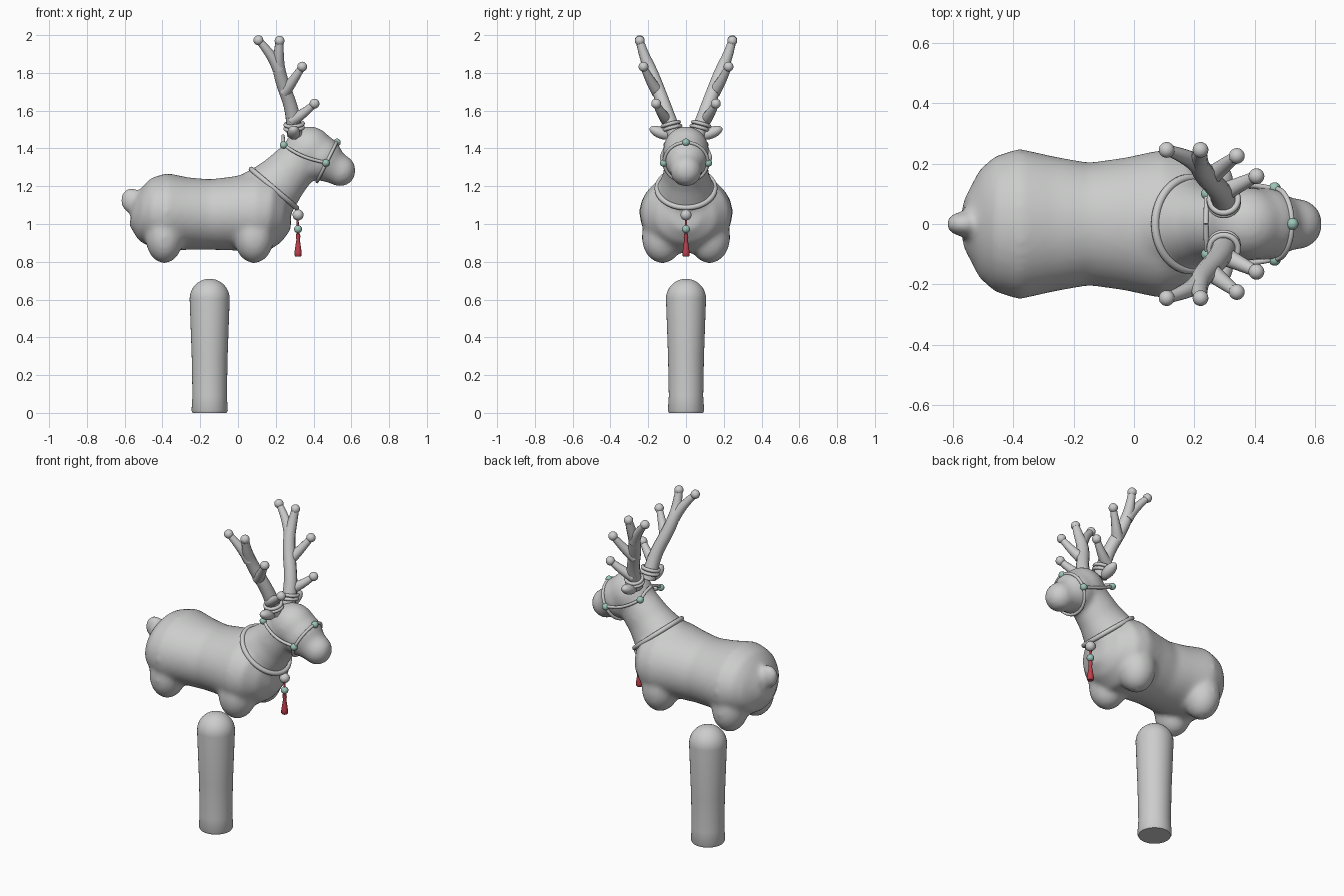
import bpy, bmesh, math
from mathutils import Vector, Matrix

cube = bpy.data.objects.get("Cube")
if cube:
    bpy.data.objects.remove(cube, do_unlink=True)


def material(name, rgb):
    m = bpy.data.materials.new(name)
    m.use_nodes = True
    m.diffuse_color = (*rgb, 1)
    m.node_tree.nodes["Principled BSDF"].inputs["Base Color"].default_value = (*rgb, 1)
    return m


GREY = material("light grey", (0.6, 0.61, 0.6))
TEAL = material("pale teal", (0.33, 0.56, 0.48))
RED = material("tassel red", (0.52, 0.05, 0.07))


def finish(name, bm, mat):
    bmesh.ops.recalc_face_normals(bm, faces=bm.faces)
    for f in bm.faces:
        f.smooth = True
    me = bpy.data.meshes.new(name)
    bm.to_mesh(me)
    bm.free()
    me.materials.append(mat)
    ob = bpy.data.objects.new(name, me)
    bpy.context.collection.objects.link(ob)
    return ob


def add_ellipsoid(bm, centre, radii, rot=None):
    m = Matrix.Translation(centre) @ (rot or Matrix()) @ Matrix.Diagonal((*radii, 1))
    bmesh.ops.create_uvsphere(bm, u_segments=28, v_segments=18, radius=1, matrix=m)


def add_loft(bm, stations):
    """Elliptical rings (x, z, half width, half depth) across a path in the xz plane."""
    n, rings = 32, []
    for i, (x, z, ry, rn) in enumerate(stations):
        a, b = stations[max(i - 1, 0)], stations[min(i + 1, len(stations) - 1)]
        t = Vector((b[0] - a[0], 0, b[1] - a[1])).normalized()
        across = Vector((-t.z, 0, t.x))
        rings.append([bm.verts.new(Vector((x, 0, z)) + across * rn * math.sin(k * math.tau / n)
                                   + Vector((0, ry * math.cos(k * math.tau / n), 0)))
                      for k in range(n)])
    for r, s in zip(rings, rings[1:]):
        for k in range(n):
            bm.faces.new((r[k], r[(k + 1) % n], s[(k + 1) % n], s[k]))
    bm.faces.new(rings[0])
    bm.faces.new(rings[-1])


def ball(name, centre, r, mat):
    bm = bmesh.new()
    add_ellipsoid(bm, centre, (r, r, r))
    return finish(name, bm, mat)


def lathe(name, x, profile, mat):
    bm = bmesh.new()
    vs = [bm.verts.new((r, 0, z)) for r, z in profile]
    es = [bm.edges.new(p) for p in zip(vs, vs[1:])]
    bmesh.ops.spin(bm, geom=vs + es, cent=(0, 0, 0), axis=(0, 0, 1), angle=math.tau, steps=40)
    bmesh.ops.remove_doubles(bm, verts=bm.verts, dist=0.0001)
    bmesh.ops.translate(bm, verts=bm.verts, vec=(x, 0, 0))
    ob = finish(name, bm, mat)
    ob.data.set_sharp_from_angle(angle=math.radians(50))
    return ob


def cord(name, strands, mat, cyclic=False):
    """Round strands; each point is x, y, z, radius."""
    cu = bpy.data.curves.new(name, "CURVE")
    cu.dimensions = "3D"
    cu.bevel_depth, cu.bevel_resolution, cu.use_fill_caps = 1, 4, True
    for pts in strands:
        s = cu.splines.new("NURBS")
        s.points.add(len(pts) - 1)
        for p, (x, y, z, r) in zip(s.points, pts):
            p.co, p.radius = (x, y, z, 1), r
        s.use_cyclic_u, s.use_endpoint_u = cyclic, not cyclic
        s.order_u, s.resolution_u = 3, 8
    cu.materials.append(mat)
    ob = bpy.data.objects.new(name, cu)
    bpy.context.collection.objects.link(ob)
    return ob


def hoop(name, centre, u, v, r, mat):
    """Elliptical ring spanned by the half axes u and v."""
    c, u, v = Vector(centre), Vector(u), Vector(v)
    pts = [(*(c + u * math.cos(a) + v * math.sin(a)), r)
           for a in (k * math.tau / 32 for k in range(32))]
    return cord(name, [pts], mat, cyclic=True)


# Body, neck, head, leg stubs and tail blended into one skin
bm = bmesh.new()
add_loft(bm, [(-0.56, 1.07, 0.08, 0.08), (-0.51, 1.06, 0.18, 0.15), (-0.46, 1.06, 0.225, 0.185),
              (-0.38, 1.06, 0.25, 0.21), (-0.27, 1.055, 0.225, 0.192), (-0.15, 1.05, 0.203, 0.187),
              (-0.03, 1.055, 0.22, 0.195), (0.09, 1.06, 0.246, 0.215), (0.17, 1.05, 0.23, 0.205),
              (0.24, 1.04, 0.16, 0.14), (0.28, 1.04, 0.07, 0.07)])
add_loft(bm, [(0.08, 1.08, 0.2, 0.2), (0.135, 1.135, 0.175, 0.175), (0.19, 1.19, 0.147, 0.152),
              (0.25, 1.255, 0.122, 0.132), (0.31, 1.32, 0.115, 0.122), (0.36, 1.38, 0.11, 0.11)])
add_ellipsoid(bm, (0.375, 0, 1.388), (0.132, 0.122, 0.13))
add_ellipsoid(bm, (0.435, 0, 1.35), (0.12, 0.12, 0.122))
add_loft(bm, [(0.44, 1.34, 0.11, 0.11), (0.5, 1.305, 0.095, 0.092), (0.545, 1.285, 0.08, 0.08)])
add_ellipsoid(bm, (0.54, 0, 1.283), (0.084, 0.085, 0.085))
for s in (-1, 1):
    for x, r in ((-0.39, 0.1), (0.085, 0.105)):
        add_ellipsoid(bm, (x, s * 0.125, 0.93), (r, 0.11, 0.138))
add_ellipsoid(bm, (-0.565, 0, 1.125), (0.058, 0.042, 0.068))
body = finish("body", bm, GREY)
skin = body.modifiers.new("Skin", "REMESH")
skin.mode, skin.voxel_size, skin.use_smooth_shade = "VOXEL", 0.013, True
relax = body.modifiers.new("Relax", "SMOOTH")
relax.factor, relax.iterations = 0.5, 14

# Separate post with a domed top
dome = [(0.106 * math.cos(a), 0.604 + 0.106 * math.sin(a))
        for a in (k * math.pi / 20 for k in range(10))]
lathe("post", -0.15, [(0, 0), (0.09, 0), (0.096, 0.012), (0.091, 0.09), (0.095, 0.3)]
      + dome + [(0, 0.71)], GREY)

# Antlers, ears and bridle sides, repeated left and right
for side, s in (("left", 1), ("right", -1)):
    trunk = [(0.3, 0.06, 1.47, 0.042), (0.295, 0.09, 1.55, 0.04), (0.275, 0.12, 1.64, 0.036),
             (0.24, 0.155, 1.73, 0.036), (0.215, 0.19, 1.82, 0.034), (0.215, 0.225, 1.9, 0.027),
             (0.22, 0.245, 1.97, 0.021)]
    tines = [[(0.285, 0.1, 1.55, 0.034), (0.34, 0.125, 1.575, 0.026), (0.405, 0.158, 1.637, 0.018)],
             [(0.245, 0.15, 1.7, 0.034), (0.285, 0.185, 1.745, 0.026), (0.34, 0.225, 1.833, 0.018)],
             [(0.215, 0.195, 1.82, 0.034), (0.185, 0.22, 1.89, 0.026), (0.108, 0.245, 1.973, 0.018)]]
    strands = [[(x, s * y, z, r) for x, y, z, r in line] for line in [trunk] + tines]
    cord(side + "_antler", strands, GREY)
    for line in strands:
        ball(side + "_antler_tip", line[-1][:3], 0.026, GREY)
    for k in range(2):
        hoop(side + "_antler_ring", (0.297, s * (0.073 + k * 0.008), 1.508 + k * 0.02),
             (0.047, 0, 0.004), (0, 0.044, -s * 0.012), 0.01, GREY)

    bm = bmesh.new()
    add_ellipsoid(bm, (0.295, s * 0.135, 1.483), (0.033, 0.062, 0.03),
                  Matrix.Rotation(s * 0.4, 4, "X"))
    finish(side + "_ear", bm, GREY)

    strap = [(0.465, 0.115, 1.325), (0.4, 0.13, 1.338), (0.32, 0.128, 1.368),
             (0.24, 0.1, 1.418), (0.24, 0.06, 1.45), (0.238, 0, 1.465)]
    cord(side + "_bridle_strap", [[(x, s * y, z, 0.009) for x, y, z in strap]], GREY)
    ball(side + "_cheek_bead", (0.465, s * 0.118, 1.323), 0.02, TEAL)
    ball(side + "_nape_bead", (0.242, s * 0.1, 1.418), 0.02, TEAL)

# Noseband and collar
hoop("noseband", (0.47, 0, 1.328), (0.052, 0, 0.104), (0, 0.116, 0), 0.009, GREY)
ball("nose_bead", (0.524, 0, 1.432), 0.02, TEAL)
hoop("collar", (0.19, 0, 1.188), (0.12, 0, -0.102), (0, 0.153, 0), 0.014, GREY)

# Pendant with beads and tassel
cord("pendant_cord", [[(0.305, 0, 1.09, 0.006), (0.318, 0, 1.03, 0.006), (0.318, 0, 0.94, 0.006)]], RED)
ball("pendant_bell", (0.318, 0, 1.048), 0.029, GREY)
ball("pendant_bead", (0.318, 0, 0.973), 0.021, TEAL)
lathe("tassel", 0.318, [(0, 0.953), (0.011, 0.948), (0.012, 0.93), (0.009, 0.918), (0.014, 0.885),
                        (0.019, 0.85), (0.019, 0.834), (0.014, 0.828), (0, 0.828)], RED)
